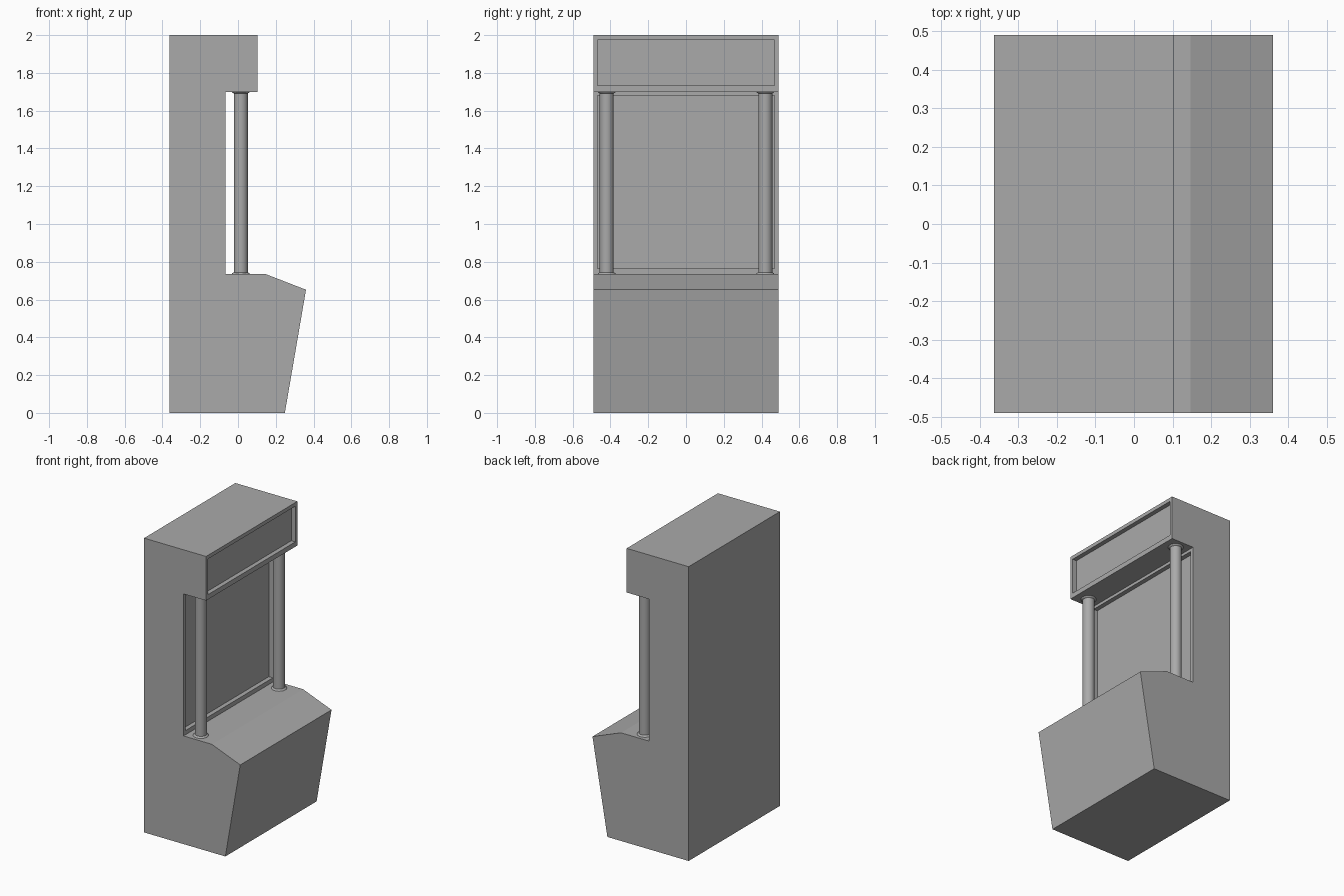
import bpy
import bmesh
import math

cube = bpy.data.objects.get("Cube")
if cube:
    bpy.data.objects.remove(cube, do_unlink=True)

grey = bpy.data.materials.new("plain grey")
grey.use_nodes = True
grey.diffuse_color = (0.4, 0.4, 0.4, 1)
grey.node_tree.nodes["Principled BSDF"].inputs["Base Color"].default_value = (0.4, 0.4, 0.4, 1)


def finish(bm, name):
    bmesh.ops.recalc_face_normals(bm, faces=bm.faces)
    mesh = bpy.data.meshes.new(name)
    bm.to_mesh(mesh)
    bm.free()
    mesh.materials.append(grey)
    obj = bpy.data.objects.new(name, mesh)
    bpy.context.collection.objects.link(obj)
    return obj


# Cabinet: side profile (x, z) extruded across the width
HALF = 0.49
profile = [(-0.363, 0), (0.248, 0), (0.36, 0.652), (0.146, 0.735), (-0.066, 0.735),
           (-0.066, 1.70), (0.103, 1.70), (0.103, 2.0), (-0.363, 2.0)]
bm = bmesh.new()
side = bm.faces.new([bm.verts.new((x, -HALF, z)) for x, z in profile])
extruded = bmesh.ops.extrude_face_region(bm, geom=[side])["geom"]
bmesh.ops.translate(bm, vec=(0, 2 * HALF, 0),
                    verts=[g for g in extruded if isinstance(g, bmesh.types.BMVert)])
bmesh.ops.recalc_face_normals(bm, faces=bm.faces)


# Recessed panels: backboard and header sign, each with a thin raised frame
def recess(face_x, low, high, depth=0.03):
    face = next(f for f in bm.faces if f.normal.x > 0.99
                and abs(f.calc_center_median().x - face_x) < 0.01)
    middle = face.calc_center_median().z
    bmesh.ops.inset_individual(bm, faces=[face], thickness=0.02)
    for v in face.verts:
        v.co.y = math.copysign(0.468, v.co.y)
        v.co.z = high if v.co.z > middle else low
    extra = bmesh.ops.extrude_discrete_faces(bm, faces=[face])["faces"][0]
    bmesh.ops.translate(bm, vec=(-depth, 0, 0), verts=extra.verts)


recess(-0.066, 0.764, 1.68)
recess(0.103, 1.733, 1.975)
finish(bm, "cabinet")


# Posts: lathed columns with a small flare at each end
def post(name, y):
    rings = [(0.048, 0.735), (0.046, 0.739), (0.037, 0.744),
             (0.037, 1.691), (0.046, 1.696), (0.048, 1.70)]
    bm = bmesh.new()
    verts = [bm.verts.new((0.015 + r, y, z)) for r, z in rings]
    edges = [bm.edges.new(pair) for pair in zip(verts, verts[1:])]
    bmesh.ops.spin(bm, geom=verts + edges, cent=(0.015, y, 0), axis=(0, 0, 1),
                   angle=math.tau, steps=32)
    bmesh.ops.remove_doubles(bm, verts=bm.verts, dist=0.0005)
    obj = finish(bm, name)
    bpy.ops.object.select_all(action="DESELECT")
    obj.select_set(True)
    bpy.context.view_layer.objects.active = obj
    bpy.ops.object.shade_smooth_by_angle(angle=math.radians(35))


post("front_post", -0.42)
post("back_post", 0.42)
